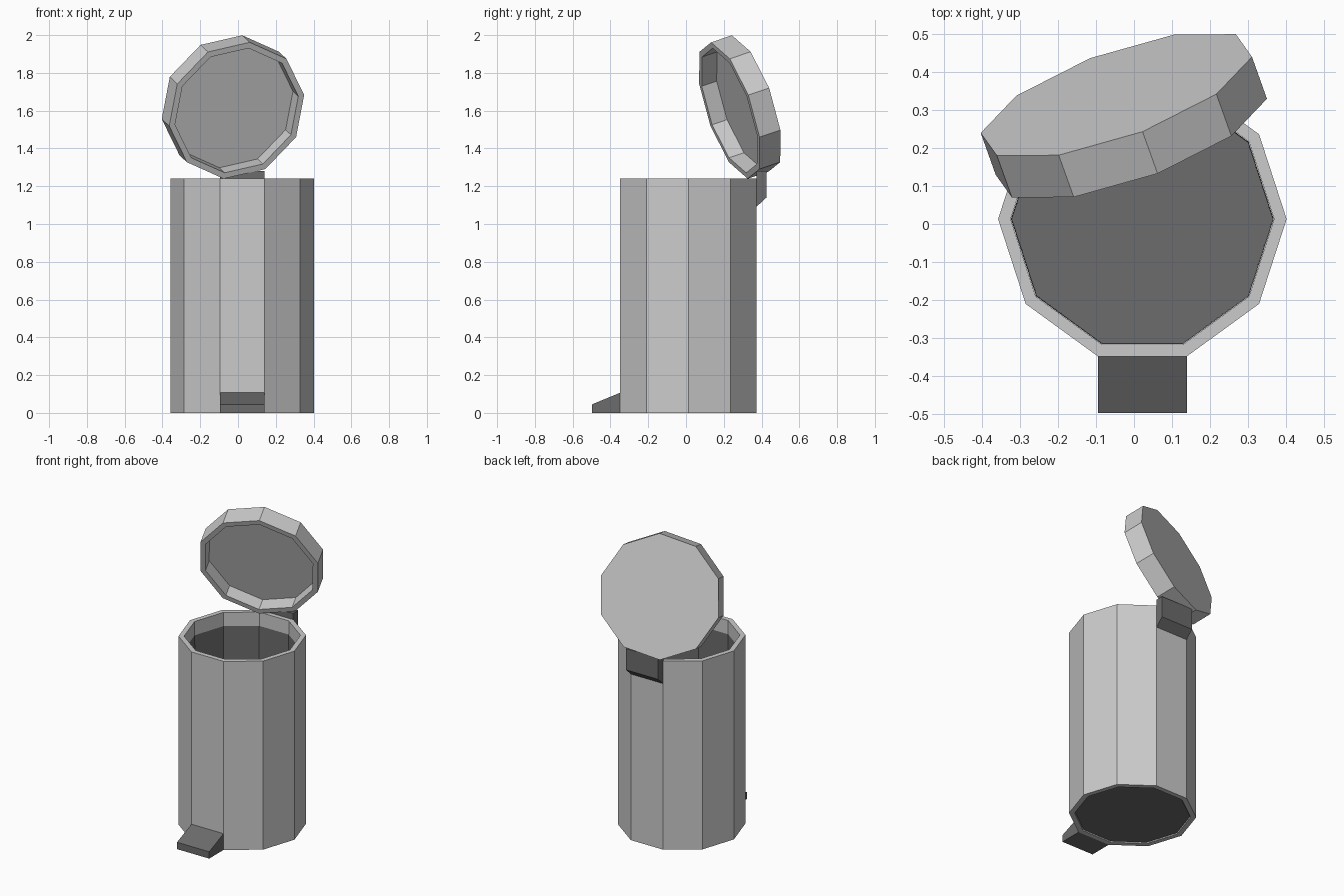
import bpy
from math import cos, sin, tau
from mathutils import Matrix, Vector

if "Cube" in bpy.data.objects:
    bpy.data.objects.remove(bpy.data.objects["Cube"])

SIDES = 10
CX, CY = 0.022, 0.013

dark = bpy.data.materials.new("dark_grey")
dark.diffuse_color = (0.15, 0.15, 0.15, 1)
dark.use_nodes = True
dark.node_tree.nodes["Principled BSDF"].inputs["Base Color"].default_value = dark.diffuse_color


def add_object(name, verts, faces, material=None):
    mesh = bpy.data.meshes.new(name)
    mesh.from_pydata(verts, [], faces)
    obj = bpy.data.objects.new(name, mesh)
    bpy.context.collection.objects.link(obj)
    if material:
        mesh.materials.append(material)
    return obj


def lathe(name, profile, matrix, closed=False, start_cap=False, end_cap=False, material=None):
    """Sweep (radius, height) points round a ten-sided ring."""
    n, rows = SIDES, len(profile)
    verts = [matrix @ Vector((r * cos(tau * k / n), r * sin(tau * k / n), z))
             for r, z in profile for k in range(n)]
    faces = []
    for i in range(rows if closed else rows - 1):
        a, b = i * n, (i + 1) % rows * n
        for k in range(n):
            m = (k + 1) % n
            faces.append((a + k, a + m, b + m, b + k))
    if start_cap:
        faces.append(tuple(reversed(range(n))))
    if end_cap:
        faces.append(tuple(range((rows - 1) * n, rows * n)))
    return add_object(name, verts, faces, material)


def extrude_x(name, profile, x0, x1, material=None):
    """Extrude a (y, z) outline, listed counter-clockwise seen from +x."""
    n = len(profile)
    verts = [(x, y, z) for x in (x0, x1) for y, z in profile]
    faces = [tuple(reversed(range(n))), tuple(range(n, 2 * n))]
    faces += [(k, (k + 1) % n, n + (k + 1) % n, n + k) for k in range(n)]
    return add_object(name, verts, faces, material)


# Body: open-ended wall
upright = Matrix.Translation((CX, CY, 0))
lathe("body", [(0.38, 0), (0.38, 1.24), (0.347, 1.24), (0.347, 0)], upright, closed=True)

# Inner liner with the floor, seen from inside and below
lathe("liner", [(0.346, 1.15), (0.343, 0.005)], upright, end_cap=True, material=dark)

# Lid: shallow cup, tilted open and twisted
axis = Vector((0.321, -0.897, -0.302)).normalized()
side = Vector((0.3565, 0.10, 0.082))
side = (side - axis * side.dot(axis)).normalized()
tilt = Matrix((side, axis.cross(side), axis)).transposed().to_4x4()
tilt.translation = (-0.0465, 0.34, 1.638)
lathe("lid", [(0.38, 0), (0.38, 0.123), (0.347, 0.123), (0.347, 0.035)], tilt,
      start_cap=True, end_cap=True)

# Pedal wedge at the front
extrude_x("pedal", [(-0.498, 0), (-0.348, 0), (-0.348, 0.107), (-0.498, 0.045)],
          -0.095, 0.139, dark)

# Hinge block at the back
extrude_x("hinge", [(0.372, 1.09), (0.426, 1.14), (0.426, 1.28), (0.372, 1.28)],
          -0.095, 0.139, dark)
